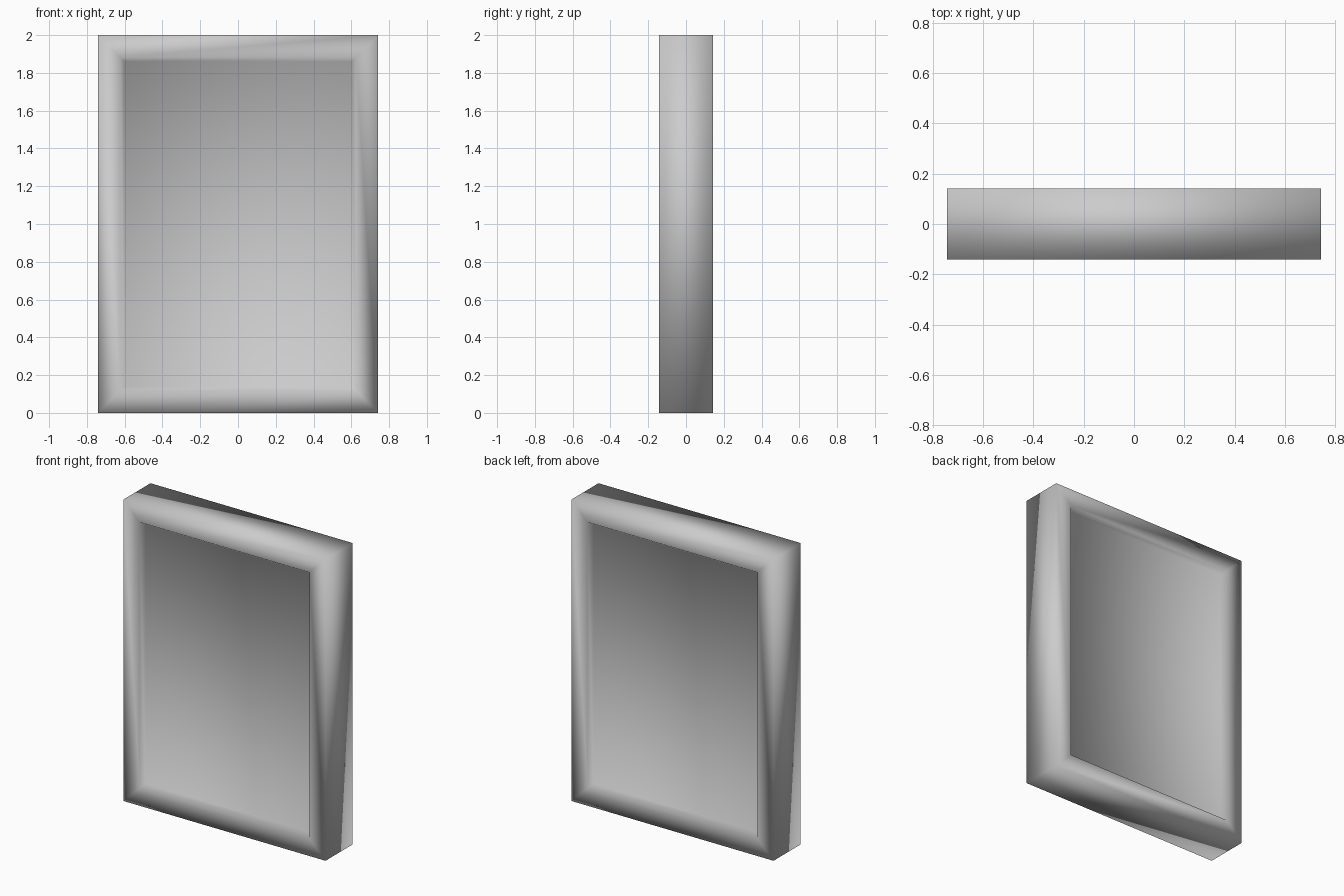
import bpy
import bmesh
from mathutils import Matrix

if "Cube" in bpy.data.objects:
    bpy.data.objects.remove(bpy.data.objects["Cube"], do_unlink=True)

WIDTH, DEPTH, HEIGHT = 1.484, 0.284, 2.0
RIM = 0.118                 # flat border around each panel
TAPER, RECESS = 0.022, 0.033  # sloped wall down to the panel

# Single grey material
grey = bpy.data.materials.new("plain grey")
grey.use_nodes = True
colour = (0.6, 0.6, 0.6, 1.0)
grey.diffuse_color = colour
grey.node_tree.nodes["Principled BSDF"].inputs["Base Color"].default_value = colour

# Slab standing on the ground
bm = bmesh.new()
bmesh.ops.create_cube(bm, size=1.0, matrix=Matrix.Translation((0, 0, HEIGHT / 2))
                      @ Matrix.Diagonal((WIDTH, DEPTH, HEIGHT, 1)))
bm.normal_update()

# Rim and recessed panel on the front and the back
panels = [f for f in bm.faces if abs(f.normal.y) > 0.9]
bmesh.ops.inset_individual(bm, faces=panels, thickness=RIM, use_even_offset=True)
bmesh.ops.inset_individual(bm, faces=panels, thickness=TAPER, use_even_offset=True)
for panel in panels:
    bmesh.ops.translate(bm, verts=panel.verts, vec=-panel.normal * RECESS)

# Shading flows softly over every edge
for face in bm.faces:
    face.smooth = True

mesh = bpy.data.meshes.new("framed_panel")
bm.to_mesh(mesh)
bm.free()
mesh.materials.append(grey)
slab = bpy.data.objects.new("framed_panel", mesh)
bpy.context.collection.objects.link(slab)
